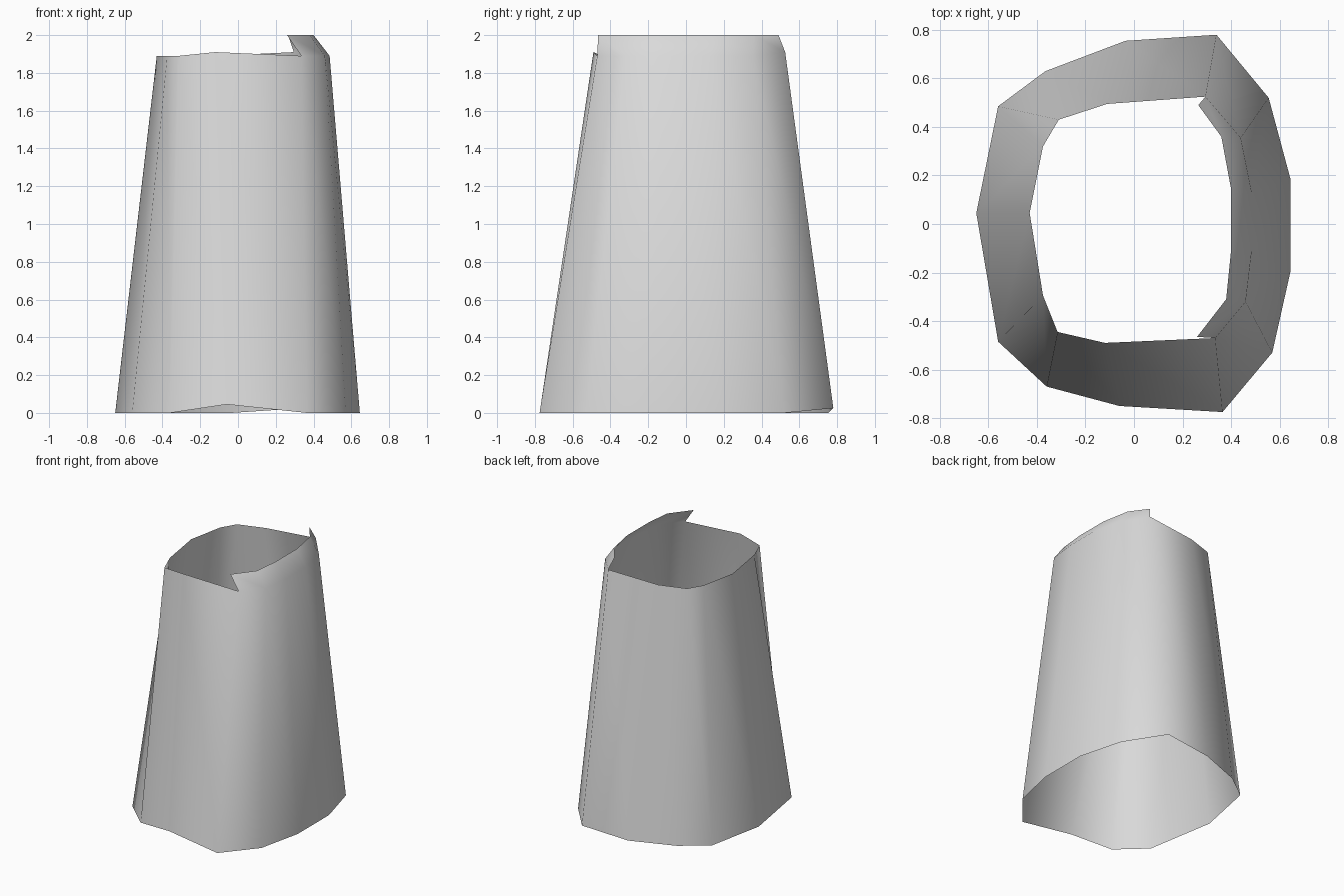
import bpy
import bmesh

# Remove the default cube
default_cube = bpy.data.objects.get("Cube")
if default_cube:
    bpy.data.objects.remove(default_cube, do_unlink=True)


def make_material(name, color):
    material = bpy.data.materials.new(name)
    material.use_nodes = True
    material.diffuse_color = color
    shader = material.node_tree.nodes["Principled BSDF"]
    shader.inputs["Base Color"].default_value = color
    return material


def add_ring(mesh, outline, height, raised):
    """Add one cross-section; raised gives the corners that leave its level."""
    return [mesh.verts.new((x, y, raised.get(index, height)))
            for index, (x, y) in enumerate(outline)]


def bridge(mesh, lower, upper, closed):
    """Join two cross-sections with a strip of outward-facing quads."""
    count = len(upper)
    for index in range(count if closed else count - 1):
        following = (index + 1) % count
        mesh.faces.new((lower[index], upper[index],
                        upper[following], lower[following]))


# Cross-sections, clockwise from the back left corner
hem_outline = [
    (.34, .78), (.555, .52), (.645, .185), (.645, -.195), (.57, -.53),
    (.365, -.775), (-.06, -.75), (-.36, -.67), (-.56, -.485),
    (-.65, .045), (-.56, .485), (-.365, .63), (-.035, .755),
]
rim_outline = [
    (.295, .525), (.44, .355), (.485, .13), (.485, -.11), (.46, -.32),
    (.335, -.47), (-.12, -.49), (-.315, -.445), (-.375, -.295),
    (-.43, .045), (-.375, .32), (-.31, .43), (-.11, .495),
]
flap_outline = [
    (.265, .49), (.36, .36), (.4, .145),
    (.4, -.11), (.38, -.31), (.26, -.465),
]

# Open tapered sleeve with a slightly wavy hem and rim
sleeve_mesh = bmesh.new()
hem = add_ring(sleeve_mesh, hem_outline, 0, {0: .025, 6: .045})
rim = add_ring(sleeve_mesh, rim_outline, 1.89, {0: 1.91, 6: 1.91})
bridge(sleeve_mesh, hem, rim, closed=True)

# Folded-in flap above the left side of the rim
flap = add_ring(sleeve_mesh, flap_outline, 2, {})
bridge(sleeve_mesh, rim, flap, closed=False)

# Smooth shading over the whole sheet
for face in sleeve_mesh.faces:
    face.smooth = True

sleeve_data = bpy.data.meshes.new("tapered_sleeve")
sleeve_mesh.to_mesh(sleeve_data)
sleeve_mesh.free()
sleeve_data.materials.append(make_material("light_grey", (.7, .7, .7, 1)))

sleeve = bpy.data.objects.new("tapered_sleeve", sleeve_data)
bpy.context.collection.objects.link(sleeve)
